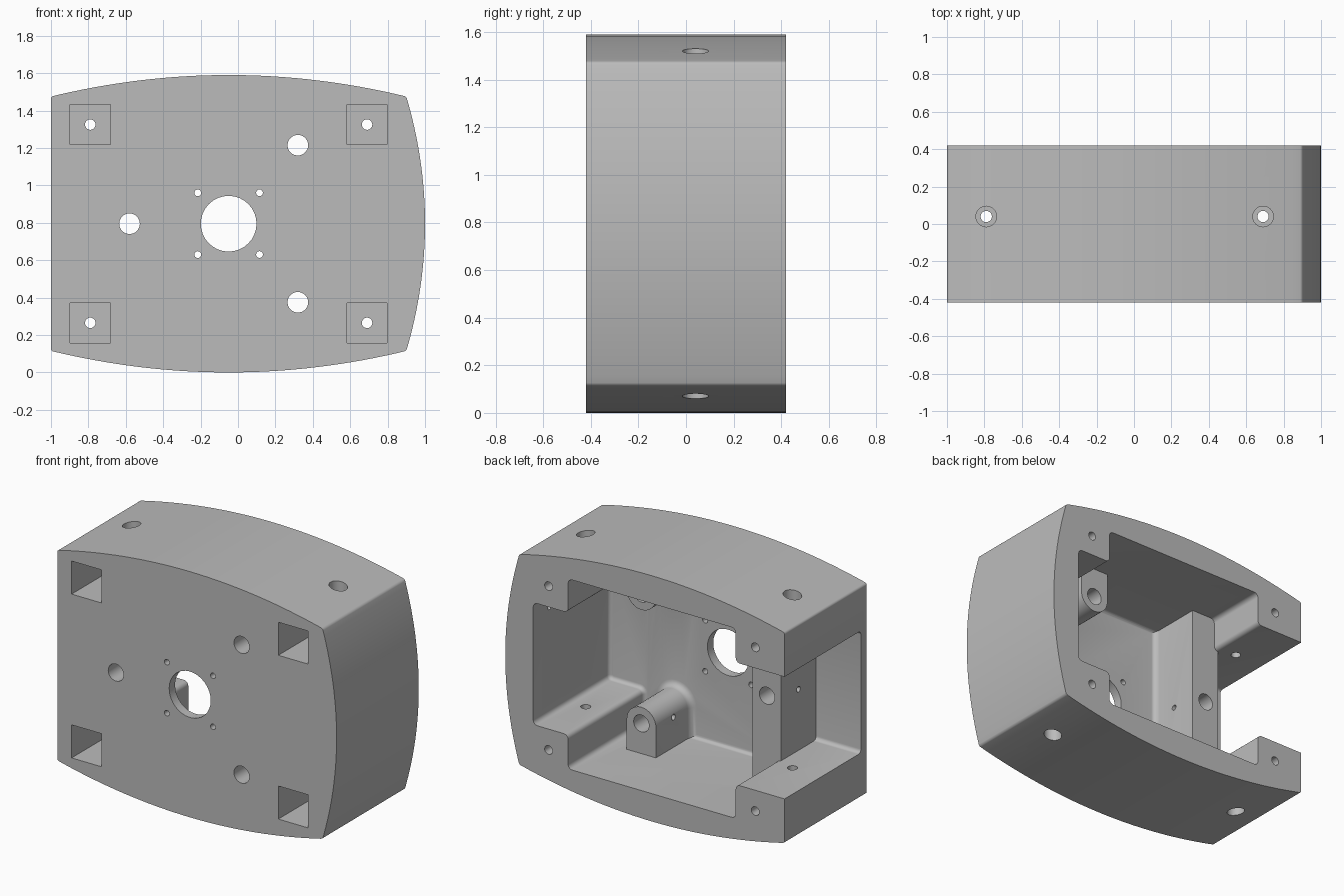
import bpy, bmesh, math
from mathutils import Matrix

cube = bpy.data.objects.get("Cube")
if cube:
    bpy.data.objects.remove(cube, do_unlink=True)

CX, CZ = -0.05, 0.795            # centre of the housing outline
FRONT, BACK, FLOOR = -0.42, 0.42, -0.36
FILLET = 0.04

grey = bpy.data.materials.new("plain_grey")
grey.use_nodes = True
grey.diffuse_color = (0.5, 0.5, 0.5, 1)
grey.node_tree.nodes["Principled BSDF"].inputs["Base Color"].default_value = grey.diffuse_color


def finish(bm, name):
    bmesh.ops.recalc_face_normals(bm, faces=bm.faces)
    mesh = bpy.data.meshes.new(name)
    bm.to_mesh(mesh)
    bm.free()
    mesh.materials.append(grey)
    ob = bpy.data.objects.new(name, mesh)
    bpy.context.collection.objects.link(ob)
    return ob


def loft(name, rings, corner=0, floor=0):
    """Join (y, outline) rings; optionally round the long corners and the first cap."""
    bm = bmesh.new()
    loops = [[bm.verts.new((x, y, z)) for x, z in pts] for y, pts in rings]
    for a, b in zip(loops, loops[1:]):
        for i in range(len(a)):
            j = (i + 1) % len(a)
            bm.faces.new((a[i], a[j], b[j], b[i]))
    bm.faces.new(loops[0])
    bm.faces.new(loops[-1])
    bmesh.ops.recalc_face_normals(bm, faces=bm.faces)

    def bevel(edges, size):
        bmesh.ops.bevel(bm, geom=edges, offset=size, segments=5, profile=0.5,
                        affect='EDGES', clamp_overlap=False)
    if corner:
        bevel([e for e in bm.edges if abs(e.verts[0].co.y - e.verts[1].co.y) > 0.1
               and e.calc_face_angle(0) > 0.5], corner)
    if floor:
        y0 = rings[0][0]
        bevel([e for e in bm.edges if all(abs(v.co.y - y0) < 1e-4 for v in e.verts)], floor)
    return finish(bm, name)


def combine(tool, operation):
    """Apply a boolean to the housing and drop the tool."""
    mod = housing.modifiers.new("join", 'BOOLEAN')
    mod.object, mod.operation, mod.solver = tool, operation, 'EXACT'
    bpy.context.view_layer.objects.active = housing
    bpy.ops.object.modifier_apply(modifier=mod.name)
    bpy.data.objects.remove(tool, do_unlink=True)


def drill(axis, start, end, radius, u, v):
    """Round hole along an axis; u and v are the other two coordinates in order."""
    bm = bmesh.new()
    bmesh.ops.create_cone(bm, cap_ends=True, segments=32, radius1=radius,
                          radius2=radius, depth=abs(end - start))
    mid = (start + end) / 2
    turn, spot = {'X': (Matrix.Rotation(math.pi / 2, 4, 'Y'), (mid, u, v)),
                  'Y': (Matrix.Rotation(math.pi / 2, 4, 'X'), (u, mid, v)),
                  'Z': (Matrix.Identity(4), (u, v, mid))}[axis]
    bm.transform(Matrix.Translation(spot) @ turn)
    combine(finish(bm, "hole_cutter"), 'DIFFERENCE')


def flared(name, outline):
    """Standing boss with a fillet where it meets the front plate."""
    rings = [(FLOOR - 0.02, outline(FILLET))]
    for i in range(6):
        a = i * math.pi / 10
        rings.append((FLOOR + FILLET * (1 - math.cos(a)), outline(FILLET * (1 - math.sin(a)))))
    rings.append((0, outline(0)))
    combine(loft(name, rings), 'UNION')


# Outer body: flat on one side, bowed on the other three
N = 32
steps = [2 * i / N - 1 for i in range(N + 1)]
top = [(CX + 0.95 * t, 1.59 - 0.115 * t * t) for t in steps]
side = [(1 - 0.1 * t * t, CZ - 0.68 * t) for t in steps]
bottom = [(x, 2 * CZ - z) for x, z in reversed(top)]
outer = top + side[1:-1] + bottom
housing = loft("housing", [(FRONT, outer), (BACK, outer)], corner=0.012)

# Main cavity, open to the back and to the flat side
lower = [(-1.2, 0.4), (-0.65, 0.4), (-0.65, 0.18), (0.55, 0.18), (0.55, 0.4), (0.8, 0.4)]
cavity = lower + [(x, 2 * CZ - z) for x, z in reversed(lower)]
combine(loft("cavity_cutter", [(FLOOR, cavity), (0.6, cavity)], corner=0.03, floor=0.025),
        'DIFFERENCE')

# Upright post and the two round-ended bosses
flared("post", lambda o: [(-0.68, 0.1), (-0.475 + o, 0.1), (-0.475 + o, 1.49), (-0.68, 1.49)])


def boss_outline(s):
    def outline(o):
        r, cz = 0.105 + o, CZ - s * 0.42
        arc = [(0.32 + r * math.cos(k * math.pi / 16), cz + s * r * math.sin(k * math.pi / 16))
               for k in range(17)]
        return arc + [(0.32 - r, cz - s * 0.25), (0.32 + r, cz - s * 0.25)]
    return outline


for s in (1, -1):
    flared("boss", boss_outline(s))

# Mounting holes through post and bosses, with small cross holes
for x, z in ((-0.58, CZ), (0.32, CZ - 0.42), (0.32, CZ + 0.42)):
    drill('Y', -0.5, 0.1, 0.055, x, z)
    drill('X', x - 0.15, x + 0.15, 0.018, -0.18, z)

# Central opening and its four screw holes
drill('Y', -0.5, -0.3, 0.149, CX, CZ)
for sx in (-1, 1):
    for sz in (-1, 1):
        drill('Y', -0.5, -0.3, 0.018, CX + sx * 0.165, CZ + sz * 0.165)

# Corner blocks: square pockets, long screw holes and counterbored uprights
for sx in (-1, 1):
    for sz in (-1, 1):
        x, z, h = CX + sx * 0.74, CZ + sz * 0.53, 0.107
        square = [(x - h, z - h), (x + h, z - h), (x + h, z + h), (x - h, z + h)]
        combine(loft("pocket_cutter", [(-0.5, square), (-0.06, square)]), 'DIFFERENCE')
        drill('Y', -0.2, 0.5, 0.028, x, z)
        drill('Z', CZ + sz * 0.3, CZ + sz * 0.9, 0.03, x, 0.04)
        drill('Z', CZ + sz * 0.6, CZ + sz * 0.9, 0.055, x, 0.04)

# Blind holes in the inner side wall
for y in (-0.13, 0.254):
    for sz in (-1, 1):
        drill('X', 0.7, 0.87, 0.015, y, CZ + sz * 0.3)

housing.select_set(True)
bpy.context.view_layer.objects.active = housing
bpy.ops.object.shade_smooth_by_angle(angle=math.radians(30))
